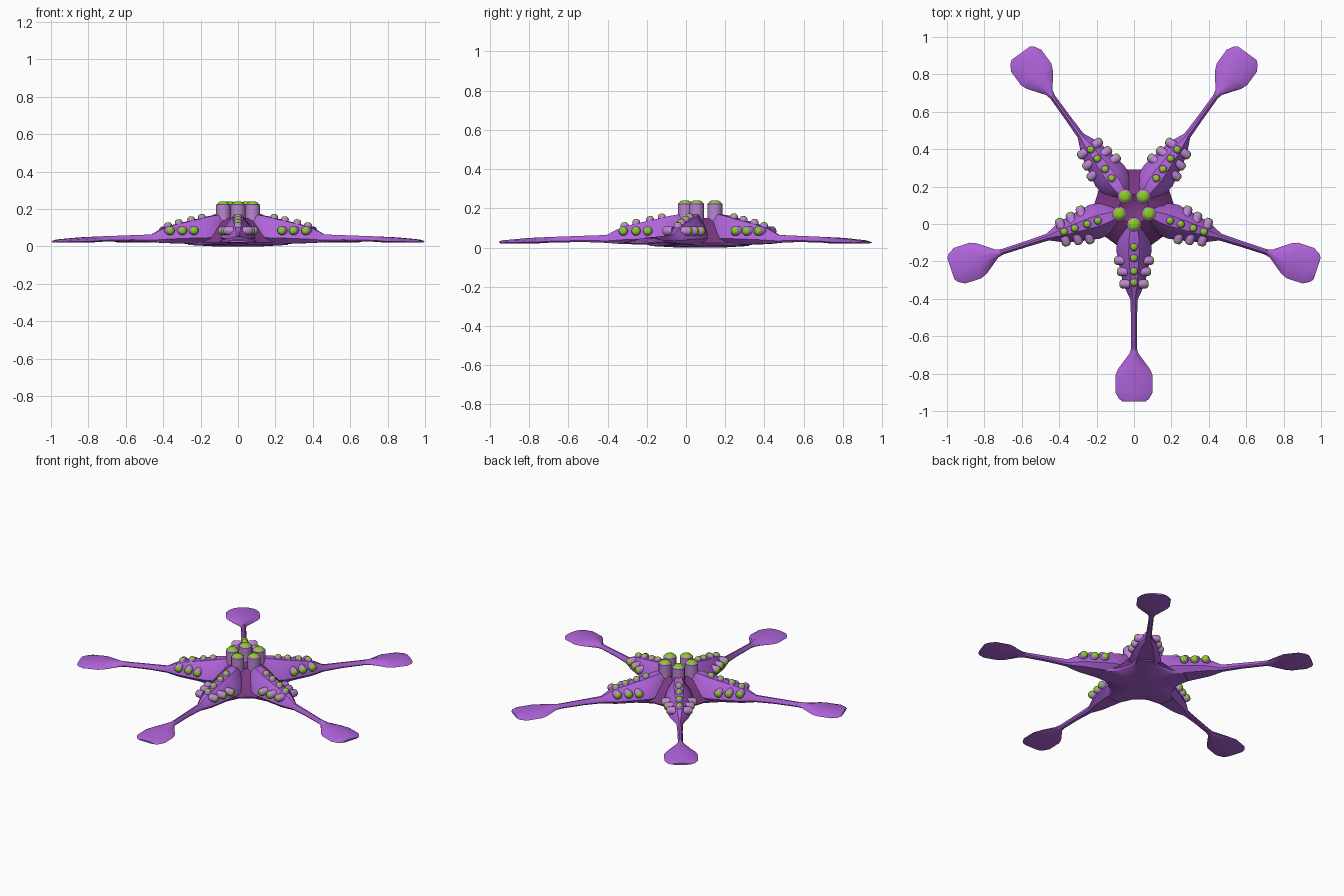
import bpy, bmesh, math
from mathutils import Vector, Matrix

if "Cube" in bpy.data.objects:
    bpy.data.objects.remove(bpy.data.objects["Cube"])

CY = 0.08                                   # star centre on y
ANGLES = [math.radians(-90 + 72 * i) for i in range(5)]


def mat(name, rgb):
    m = bpy.data.materials.new(name)
    m.diffuse_color = (*rgb, 1)
    m.use_nodes = True
    m.node_tree.nodes["Principled BSDF"].inputs["Base Color"].default_value = m.diffuse_color
    return m


PURPLE = mat("purple skin", (0.43, 0.127, 0.70))
DARK = mat("dark plum", (0.20, 0.04, 0.23))
PALE = mat("pale lilac", (0.50, 0.24, 0.66))
GREEN = mat("lime green", (0.26, 0.60, 0.02))


def finish(bm, name, mats, smooth=40):
    bmesh.ops.recalc_face_normals(bm, faces=bm.faces[:])
    me = bpy.data.meshes.new(name)
    bm.to_mesh(me)
    bm.free()
    for m in mats:
        me.materials.append(m)
    ob = bpy.data.objects.new(name, me)
    bpy.context.collection.objects.link(ob)
    bpy.ops.object.select_all(action='DESELECT')
    ob.select_set(True)
    bpy.context.view_layer.objects.active = ob
    bpy.ops.object.shade_smooth_by_angle(angle=math.radians(smooth))
    return ob


def loft(bm, rings):
    rows = [[bm.verts.new(p) for p in ring] for ring in rings]
    n = len(rows[0])
    for a, b in zip(rows, rows[1:]):
        for i in range(n):
            bm.faces.new((a[i], a[(i + 1) % n], b[(i + 1) % n], b[i]))
    bm.faces.new(rows[0])
    bm.faces.new(rows[-1])


def peg(bm, base, tip, r, cap, seg=10):
    """Pale stub from base to tip with a domed green end."""
    d = (tip - base).normalized()
    rot = d.to_track_quat('Z', 'Y').to_matrix().to_4x4()
    length = (tip - base).length
    prof = [(r, 0), (r, length - 0.005), (cap, length), (cap * 0.9, length + cap * 0.2),
            (cap * 0.5, length + cap * 0.4)]
    rows = []
    for rad, h in prof:
        rows.append([bm.verts.new(base + rot @ Vector((rad * math.cos(t), rad * math.sin(t), h)))
                     for t in (2 * math.pi * k / seg for k in range(seg))])
    for j, (a, b) in enumerate(zip(rows, rows[1:])):
        for i in range(seg):
            f = bm.faces.new((a[i], a[(i + 1) % seg], b[(i + 1) % seg], b[i]))
            f.material_index = 1 if j >= 2 else 0
    bm.faces.new(rows[-1]).material_index = 1


def place(ang):
    return Matrix.Translation((0, CY, 0)) @ Matrix.Rotation(ang, 4, 'Z')


# Arm stations: distance, half width, bottom, top (arm along +x)
ARM = [(0.05, 0.025, 0.01, 0.165), (0.10, 0.06, 0.01, 0.172), (0.16, 0.088, 0.01, 0.162),
       (0.22, 0.095, 0.012, 0.148), (0.30, 0.08, 0.015, 0.13), (0.40, 0.058, 0.018, 0.106),
       (0.44, 0.04, 0.02, 0.088), (0.485, 0.019, 0.024, 0.064), (0.60, 0.016, 0.028, 0.06),
       (0.74, 0.015, 0.026, 0.055)]
PADDLE = [(0.77, 0.022, 0.025, 0.054), (0.855, 0.085, 0.02, 0.05), (0.89, 0.10, 0.02, 0.048),
          (0.98, 0.10, 0.02, 0.04), (1.015, 0.08, 0.02, 0.037), (1.03, 0.06, 0.022, 0.033)]


def section(x, w, lo, hi):
    h = hi - lo
    half = [(0.6, 0), (1, 0.25), (0.78, 0.65), (0.3, 1)]
    pts = [(w * a, lo + h * b) for a, b in half]
    return [(x, y, z) for y, z in pts] + [(x, -y, z) for y, z in reversed(pts)]


for i, ang in enumerate(ANGLES):
    # Arm with stalk and paddle end
    bm = bmesh.new()
    loft(bm, [section(*s) for s in ARM + PADDLE])
    bm.transform(place(ang))
    finish(bm, f"arm_{i + 1}", [PURPLE])

    # Suckers along the ridge and both flanks
    bm = bmesh.new()
    for r, top in ((0.20, 0.166), (0.26, 0.153), (0.33, 0.138), (0.39, 0.122)):
        peg(bm, Vector((r, 0, top - 0.05)), Vector((r + 0.004, 0, top)), 0.021, 0.017)
    for r, out in ((0.275, 0.098), (0.335, 0.083), (0.40, 0.07)):
        for s in (1, -1):
            peg(bm, Vector((r, s * 0.025, 0.083)), Vector((r, s * out, 0.085)), 0.024, 0.02)
    bm.transform(place(ang))
    finish(bm, f"arm_suckers_{i + 1}", [PALE, GREEN])

    # Tall tube around the middle
    bm = bmesh.new()
    peg(bm, Vector((0.083, 0, 0.10)), Vector((0.083, 0, 0.228)), 0.039, 0.031, 12)
    bm.transform(place(ang))
    finish(bm, f"crown_tube_{i + 1}", [PALE, GREEN])

# Central body: star plan, dark flanks, purple underside
def star(valley, point, z):
    pts = []
    for a in ANGLES:
        for off, r in ((-0.16, point), (0.16, point), (0.42, valley), (0.837, valley)):
            pts.append((r * math.cos(a + off), CY + r * math.sin(a + off), z))
    return pts


bm = bmesh.new()
loft(bm, [star(0.09, 0.12, 0.0), star(0.20, 0.27, 0.008), star(0.215, 0.27, 0.022),
          star(0.20, 0.23, 0.05), star(0.13, 0.16, 0.115), star(0.08, 0.09, 0.15),
          star(0.035, 0.035, 0.125)])
bmesh.ops.recalc_face_normals(bm, faces=bm.faces[:])
for f in bm.faces:
    f.material_index = 1 if f.calc_center_median().z > 0.016 else 0
finish(bm, "central_body", [PURPLE, DARK])
